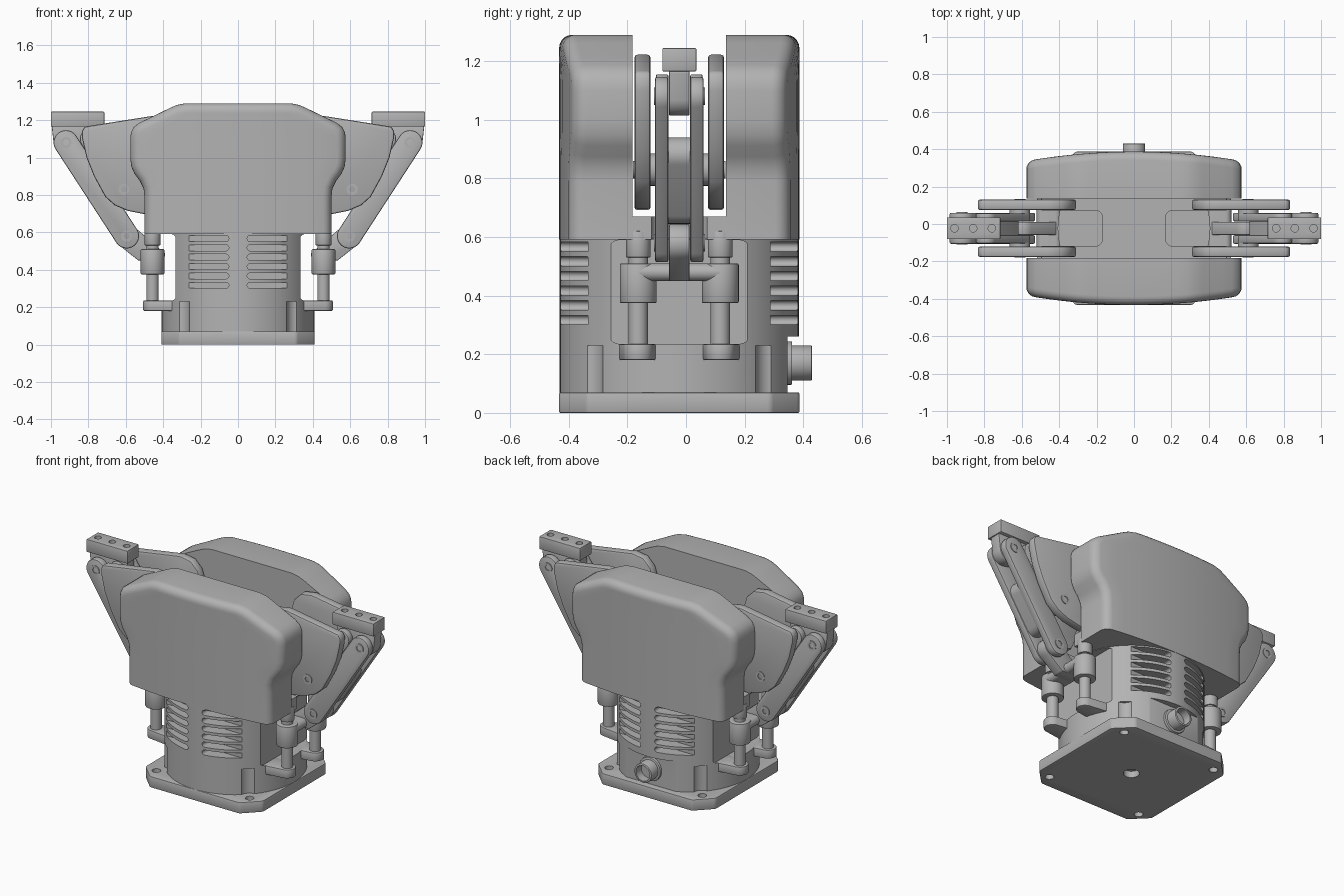
import bpy, bmesh, math
from mathutils import Vector
from mathutils.geometry import convex_hull_2d

if "Cube" in bpy.data.objects:
    bpy.data.objects.remove(bpy.data.objects["Cube"])

YC = -0.023          # mechanism centre line, all parts are built around it
parts = []

metal = bpy.data.materials.new("satin grey metal")
metal.use_nodes = True
metal.diffuse_color = (0.45, 0.45, 0.45, 1)
metal.node_tree.nodes["Principled BSDF"].inputs["Base Color"].default_value = (0.45, 0.45, 0.45, 1)


def make(name, bm):
    bmesh.ops.recalc_face_normals(bm, faces=bm.faces)
    me = bpy.data.meshes.new(name)
    bm.to_mesh(me)
    bm.free()
    me.materials.append(metal)
    ob = bpy.data.objects.new(name, me)
    bpy.context.collection.objects.link(ob)
    parts.append(ob)
    return ob


def apply(ob, mod):
    bpy.context.view_layer.objects.active = ob
    bpy.ops.object.modifier_apply(modifier=mod.name)


def hull(*circles, n=32):
    """Outline wrapped around circles given as (u, v, radius)."""
    pts = [Vector((u + r * math.cos(math.tau * k / n), v + r * math.sin(math.tau * k / n)))
           for u, v, r in circles for k in range(n)]
    return [tuple(pts[i]) for i in convex_hull_2d(pts)]


def rounded(u0, u1, v0, v1, r):
    return hull(*[(u, v, r) for u in (u0 + r, u1 - r) for v in (v0 + r, v1 - r)])


def prism(name, outlines, axis, a, b, bevel=0):
    """Extrude one or more outlines along an axis from a to b."""
    if not isinstance(outlines[0], list):
        outlines = [outlines]
    place = {"x": lambda u, v, w: (w, u, v), "y": lambda u, v, w: (u, w, v),
             "z": lambda u, v, w: (u, v, w)}[axis]
    bm = bmesh.new()
    for line in outlines:
        ends = [[bm.verts.new(place(u, v, w)) for u, v in line] for w in (a, b)]
        bm.faces.new(ends[0])
        bm.faces.new(ends[1])
        for k in range(len(line)):
            j = (k + 1) % len(line)
            bm.faces.new((ends[0][k], ends[0][j], ends[1][j], ends[1][k]))
    ob = make(name, bm)
    if bevel:
        mod = ob.modifiers.new("edge", "BEVEL")
        mod.width, mod.segments, mod.angle_limit = bevel, 2, math.radians(50)
        apply(ob, mod)
    return ob


def cut(ob, cutter):
    mod = ob.modifiers.new("cut", "BOOLEAN")
    mod.operation, mod.solver, mod.object = "DIFFERENCE", "EXACT", cutter
    apply(ob, mod)
    parts.remove(cutter)
    bpy.data.objects.remove(cutter)


CORNERS = [(x, y) for x in (-1, 1) for y in (-1, 1)]

# Base plate with cut corners, four bolt holes and a centre hole
base = prism("base_plate", hull(*[(x * s, y * t, 0.03) for x, y in CORNERS
                                  for s, t in ((0.38, 0.3), (0.3, 0.38))]), "z", 0, 0.07, 0.005)
holes = [hull((x * 0.325, y * 0.325, 0.025)) for x, y in CORNERS]
cut(base, prism("bolt_cut", holes + [hull((0, 0, 0.045))], "z", -0.1, 0.04))
cut(base, prism("bolt_cut", holes, "z", 0.03, 0.2))

# Round body with side pockets, bolt grooves, vents and a connector flat
body = prism("body", hull((0, 0, 0.408), n=96), "z", 0.068, 0.595)
for s in (-1, 1):
    cut(body, prism("pocket_cut", rounded(-0.25, 0.25, 0.235, 0.59, 0.05), "x", s * 0.335, s * 0.6))
    vents = [hull((x - 0.097, 0.317 + 0.05 * k, 0.016), (x + 0.097, 0.317 + 0.05 * k, 0.016))
             for x in (-0.162, 0.162) for k in range(6)]
    cut(body, prism("vent_cut", vents, "y", s * 0.312, s * 0.6))
cut(body, prism("groove_cut", [hull((x * 0.32, y * 0.32, 0.06)) for x, y in CORNERS], "z", 0, 0.23))
cut(body, prism("flat_cut", rounded(-0.2, 0.2, 0.0, 0.26, 0.03), "y", 0.37, 0.6))

# Rear cable connector
prism("connector_flange", hull((0, 0.17, 0.074)), "y", 0.3, 0.385, 0.004)
connector = prism("connector", hull((0, 0.17, 0.06)), "y", 0.3, 0.453, 0.004)
cut(connector, prism("socket_cut", hull((0, 0.17, 0.048)), "y", 0.4, 0.6))

# Floor between the covers, slotted for the fingers
floor = prism("channel_floor", [(-0.495, -0.17), (0.495, -0.17), (0.495, 0.17), (-0.495, 0.17)],
              "z", 0.592, 0.67)
for s in (-1, 1):
    cut(floor, prism("slot_cut", hull(*[(s * x, y * 0.06, 0.035) for x in (0.205, 0.7)
                                        for y in (-1, 1)]), "z", 0.5, 0.8))

# Cover halves: a rounded outline with a bowed outer face and a soft rim
OUTLINE = [(0.5, 0.592), (0.5, 0.79), (0.505, 0.835), (0.525, 0.875), (0.553, 0.912), (0.57, 0.95),
           (0.576, 0.995), (0.576, 1.1), (0.572, 1.135), (0.556, 1.165), (0.525, 1.187),
           (0.47, 1.213), (0.37, 1.262), (0.33, 1.28), (0.28, 1.29)]
COLS, RIM = 12, 0.045


def bow(x):
    return 0.41 - 0.05 * (x / 0.576) ** 2


def across(w, z):
    return [(w * (1 - 2 * k / COLS), z) for k in range(COLS + 1)]


def cover_ring(inset):
    side = []
    for i, (x, z) in enumerate(OUTLINE):
        p, q = OUTLINE[max(i - 1, 0)], OUTLINE[min(i + 1, len(OUTLINE) - 1)]
        n = Vector((q[1] - p[1], p[0] - q[0])).normalized()
        if i == len(OUTLINE) - 1:
            n = Vector((0.12, 1))
        side.append((x - n.x * inset, z - n.y * inset))
    return side, side[:-1] + across(*side[-1]) + [(-x, z) for x, z in side[-2::-1]]


def cover(name, s):
    bm = bmesh.new()

    def face(pts):
        bm.faces.new([bm.verts.new((x, s * y, z)) for x, y, z in pts])

    outer = cover_ring(0)[1]
    rings = [[(x, 0.16, z) for x, z in outer]]
    for k in range(6):
        a = math.pi / 2 * k / 5
        side, ring = cover_ring(RIM * (1 - math.cos(a)))
        rings.append([(x, bow(x) - RIM * (1 - math.sin(a)), z) for x, z in ring])
    for r0, r1 in zip(rings, rings[1:]):
        for k in range(len(r0) - 1):
            face((r0[k], r0[k + 1], r1[k + 1], r1[k]))
    rows = [[(x, bow(x), z) for x, z in across(*p)] for p in side]
    for r0, r1 in zip(rows, rows[1:]):
        for k in range(COLS):
            face((r0[k], r0[k + 1], r1[k + 1], r1[k]))
    face(rings[0])
    face([r[0] for r in rings] + rows[0][1:-1] + [r[-1] for r in reversed(rings)])
    bmesh.ops.remove_doubles(bm, verts=bm.verts, dist=1e-5)
    make(name, bm)


cover("front_cover", -1)
cover("rear_cover", 1)

# Jaw mechanism on each side
TOP, LOW, PIN, INNER = (0.92, 1.08), (0.595, 0.58), (0.61, 0.83), (0.79, 1.1)
PLATE = [(0.82, 1.165), (0.835, 1.14), (0.833, 1.1), (0.81, 1.0), (0.77, 0.9), (0.71, 0.79),
         (0.66, 0.745), (0.59, 0.715), (0.5, 0.697), (0.41, 0.692), (0.35, 0.72), (0.315, 0.8),
         (0.31, 1.08), (0.335, 1.16), (0.385, 1.21), (0.46, 1.222)]

for s, side in ((1, "left"), (-1, "right")):
    def flip(pts):
        return [(s * u, v) for u, v in pts]

    def along(t):
        return tuple(a + (b - a) * t for a, b in zip(LOW, TOP))

    # Jaw pad with three screw holes, and the tongue under it
    pad = prism(side + "_jaw_pad", flip([(0.715, 1.165), (1.0, 1.165), (1.0, 1.245), (0.715, 1.245)]),
                "y", -0.058, 0.058, 0.004)
    cut(pad, prism("screw_cut", [hull((s * x, 0, 0.02)) for x in (0.76, 0.86, 0.96)], "z", 1.2, 1.4))
    prism(side + "_jaw_tongue", flip(hull((*TOP, 0.066), (*INNER, 0.06), (0.74, 1.16, 0.01),
                                          (0.985, 1.16, 0.01))), "y", -0.035, 0.035, 0.004)
    # Web of the outer link and the crosshead arm that drives it
    prism(side + "_link_web", flip(hull((*along(0.25), 0.06), (*along(0.6), 0.06))), "y", -0.07, 0.07)
    prism(side + "_crosshead_arm", flip(hull((*LOW, 0.064), (0.53, 0.46, 0.01), (0.42, 0.46, 0.01),
                                             (0.42, 0.5, 0.01))), "y", -0.035, 0.035, 0.004)
    prism(side + "_crosshead_bridge", flip(hull((0.42, 0.48, 0.03), (0.49, 0.48, 0.03))),
          "y", -0.14, 0.14)

    for t, end in ((-1, "front"), (1, "rear")):
        tag = side + "_" + end
        prism(tag + "_side_plate", flip(PLATE), "y", t * 0.098, t * 0.153, 0.01)
        prism(tag + "_link_cheek", flip(hull((*LOW, 0.066), (*TOP, 0.066))),
              "y", t * 0.037, t * 0.083, 0.008)
        prism(tag + "_inner_link", flip(hull((*PIN, 0.055), (*INNER, 0.055))),
              "y", t * 0.037, t * 0.08, 0.006)
        prism(tag + "_pin_boss", flip(hull((*PIN, 0.055))), "y", t * 0.075, t * 0.1)
        # Pivot screws with a hex socket
        for (px, pz), w in ((TOP, 0.083), (LOW, 0.083), (PIN, 0.153)):
            screw = prism(tag + "_pivot_screw", hull((s * px, pz, 0.03)), "y", t * 0.04, t * (w + 0.004))
            cut(screw, prism("hex_cut", hull((s * px, pz, 0.018), n=6), "y", t * (w - 0.02), t * 0.3))
        # Guide rod with its sliding sleeve, upper collar and lower lug
        rod = (s * 0.457, t * 0.14)
        prism(tag + "_guide_rod", hull((*rod, 0.033)), "z", 0.18, 0.62)
        prism(tag + "_sleeve", hull((*rod, 0.063)), "z", 0.375, 0.51, 0.005)
        prism(tag + "_rod_collar", hull((*rod, 0.042)), "z", 0.53, 0.62, 0.004)
        prism(tag + "_rod_lug", hull((*rod, 0.05), (s * 0.35, t * 0.14, 0.065)), "z", 0.18, 0.235, 0.005)

# Shift to the centre line and smooth the round surfaces
for ob in parts:
    ob.location.y = YC
    bpy.ops.object.select_all(action="DESELECT")
    ob.select_set(True)
    bpy.context.view_layer.objects.active = ob
    bpy.ops.object.shade_smooth_by_angle(angle=math.radians(35))
